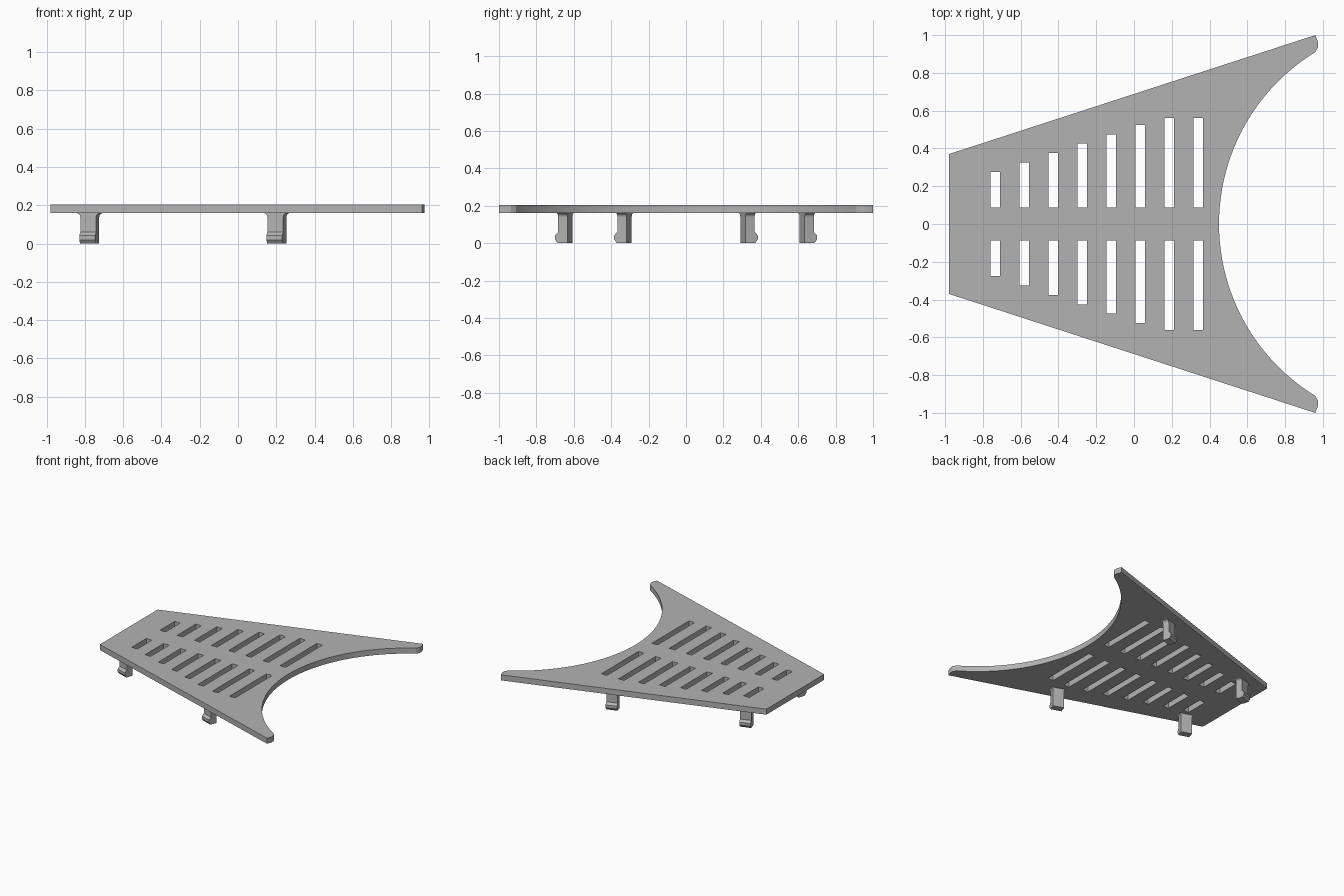
import bpy, bmesh, math
from mathutils import Matrix, Vector

cube = bpy.data.objects.get("Cube")
if cube:
    bpy.data.objects.remove(cube, do_unlink=True)

grey = bpy.data.materials.new("plain grey")
grey.use_nodes = True
grey.diffuse_color = (0.45, 0.45, 0.45, 1)
grey.node_tree.nodes["Principled BSDF"].inputs["Base Color"].default_value = (0.45, 0.45, 0.45, 1)

BOTTOM, TOP = 0.16, 0.205
SLOPE = math.atan2(0.63, 1.94)


def prism(bm, points, offset):
    """Closed solid from a planar outline swept by an offset."""
    face = bm.faces.new([bm.verts.new(p) for p in points])
    swept = bmesh.ops.extrude_face_region(bm, geom=[face])["geom"]
    bmesh.ops.translate(bm, vec=offset, verts=[v for v in swept if isinstance(v, bmesh.types.BMVert)])
    bmesh.ops.recalc_face_normals(bm, faces=bm.faces)


def make(name, bm):
    mesh = bpy.data.meshes.new(name)
    bm.to_mesh(mesh)
    bm.free()
    mesh.materials.append(grey)
    obj = bpy.data.objects.new(name, mesh)
    bpy.context.collection.objects.link(obj)
    return obj


def activate(obj):
    bpy.ops.object.select_all(action='DESELECT')
    obj.select_set(True)
    bpy.context.view_layer.objects.active = obj


def boolean(obj, cutter, operation):
    mod = obj.modifiers.new("Cut", 'BOOLEAN')
    mod.operation, mod.solver, mod.object = operation, 'EXACT', cutter
    activate(obj)
    bpy.ops.object.modifier_apply(modifier=mod.name)
    bpy.data.objects.remove(cutter, do_unlink=True)


# Tapered plate with a concave round end and blunt horn tips
centre, radius = 1.517, 1.067
sweep = math.asin(0.91 / radius)
steps = 48
arc = []
for i in range(steps + 1):
    a = sweep * (1 - 2 * i / steps)
    arc.append((centre - radius * math.cos(a), radius * math.sin(a)))
tip = [(0.96, 1.0), (0.975, 0.96), (0.974, 0.935)]
outline = [(-0.98, 0.37)] + tip + arc + [(x, -y) for x, y in reversed(tip)] + [(-0.98, -0.37)]
bm = bmesh.new()
prism(bm, [(x, y, BOTTOM) for x, y in outline], Vector((0, 0, TOP - BOTTOM)))
plate = make("vent_plate", bm)

# Two mirrored rows of slots that lengthen toward the round end
bm = bmesh.new()
for i in range(8):
    x = -0.735 + 0.1537 * i
    end = min(0.275 + 0.05 * i, 0.56)
    for side in (1, -1):
        size = Matrix.Diagonal((0.05, end - 0.087, 0.2, 1))
        place = Matrix.Translation((x, side * (end + 0.087) / 2, TOP))
        bmesh.ops.create_cube(bm, size=1, matrix=place @ size)
boolean(plate, make("slot_cutter", bm), 'DIFFERENCE')
activate(plate)
bpy.ops.object.shade_smooth_by_angle(angle=math.radians(25))


def clip(name, x, y, side):
    """Snap clip: hooked side profile limited to a stem with filleted root."""
    hook = [(-0.035, 0), (0.02, 0), (0.035, 0.02), (0.035, 0.042), (0.017, 0.06),
            (0.017, BOTTOM + 0.01), (-0.035, BOTTOM + 0.01)]
    bm = bmesh.new()
    prism(bm, [(-0.1, o, z) for o, z in hook], Vector((0.2, 0, 0)))
    obj = make(name, bm)

    half, fillet = 0.0435, 0.022
    right = [(half, -0.01)]
    for i in range(7):
        a = math.pi / 2 * i / 6
        right.append((half + fillet * (1 - math.cos(a)), BOTTOM - fillet * (1 - math.sin(a))))
    right.append((half + fillet, BOTTOM + 0.02))
    stem = right + [(-u, z) for u, z in reversed(right)]
    bm = bmesh.new()
    prism(bm, [(u, -0.1, z) for u, z in stem], Vector((0, 0.2, 0)))
    boolean(obj, make("stem_cutter", bm), 'INTERSECT')

    # Turn to follow the slanted edge, then mirror for the front side
    obj.data.transform(Matrix.Translation((x, y, 0)) @ Matrix.Rotation(SLOPE, 4, 'Z'))
    if side < 0:
        obj.data.transform(Matrix.Diagonal((1, -1, 1, 1)))
        obj.data.flip_normals()
    activate(obj)
    bpy.ops.object.shade_smooth_by_angle(angle=math.radians(25))


for side, where in ((1, "back"), (-1, "front")):
    clip(where + "_narrow_end_clip", -0.777, 0.337, side)
    clip(where + "_wide_end_clip", 0.2, 0.654, side)
